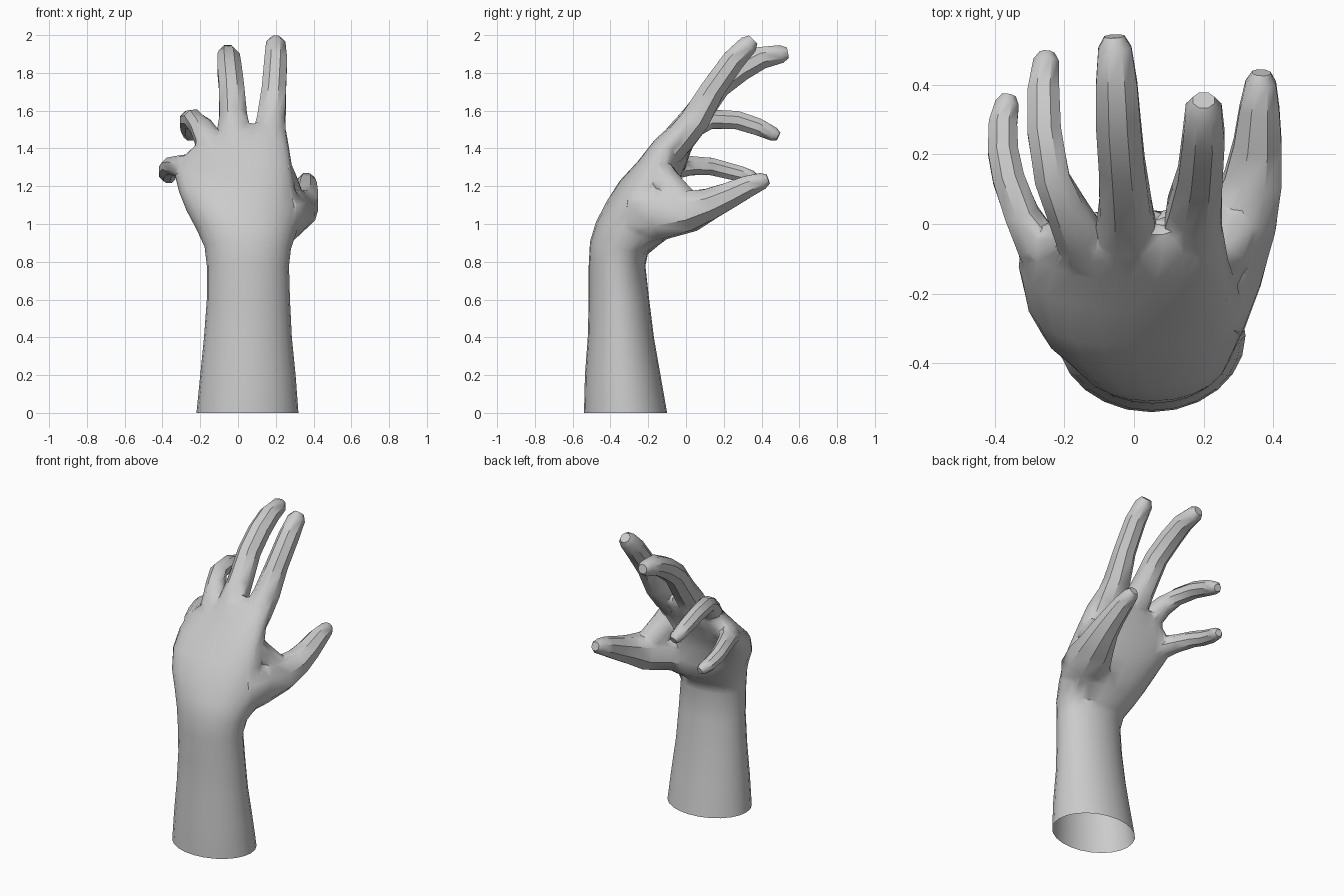
import bpy, bmesh, math
from mathutils import Vector

if "Cube" in bpy.data.objects:
    bpy.data.objects.remove(bpy.data.objects["Cube"], do_unlink=True)

grey = bpy.data.materials.new("plain grey")
grey.use_nodes = True
grey.diffuse_color = (0.6, 0.6, 0.6, 1)
bsdf = next(n for n in grey.node_tree.nodes if n.type == 'BSDF_PRINCIPLED')
bsdf.inputs["Base Color"].default_value = (0.6, 0.6, 0.6, 1)


def loft(name, rings):
    """Closed solid through rings of points, each end closed by a fan."""
    bm = bmesh.new()
    loops = [[bm.verts.new(p) for p in ring] for ring in rings]
    n = len(loops[0])
    for a, b in zip(loops, loops[1:]):
        for i in range(n):
            j = (i + 1) % n
            bm.faces.new((a[i], a[j], b[j], b[i]))
    for loop in (loops[0], loops[-1]):
        mid = bm.verts.new(sum((v.co for v in loop), Vector()) / n)
        for i in range(n):
            bm.faces.new((loop[i], loop[(i + 1) % n], mid))
    bmesh.ops.recalc_face_normals(bm, faces=bm.faces)
    mesh = bpy.data.meshes.new(name)
    bm.to_mesh(mesh)
    bm.free()
    mesh.materials.append(grey)
    obj = bpy.data.objects.new(name, mesh)
    bpy.context.collection.objects.link(obj)
    return obj


def palm_ring(left, right, thick, power=1.0, arch=0.0, hollow=0.0, n=24):
    """Section between two side points, thick = half depth (y, z);
    a lower power is boxier, hollow dents the palm side."""
    left, right = Vector(left), Vector(right)
    mid, half, t = (left + right) / 2, (right - left) / 2, Vector((0, *thick))
    pts = []
    for i in range(n):
        a = 2 * math.pi * i / n
        c, s = math.cos(a), math.sin(a)
        u = math.copysign(abs(c) ** power, c)
        v = math.copysign(abs(s) ** power, s)
        bulge = 1 - u * u
        if v > 0:
            v *= 1 - hollow * bulge
        pts.append(mid + half * u + t * v + Vector((0, 0, arch * bulge)))
    return pts


def finger(name, path, radii, n=8):
    """Tapering eight-sided tube along a path with a rounded tip."""
    pts = [Vector(p) for p in path]
    radii = list(radii)
    end = (pts[-1] - pts[-2]).normalized()
    pts.append(pts[-1] + end * radii[-1] * 0.7)
    radii.append(radii[-1] * 0.6)
    rings = []
    for k, (p, r) in enumerate(zip(pts, radii)):
        t = (pts[min(k + 1, len(pts) - 1)] - pts[max(k - 1, 0)]).normalized()
        side = Vector((1, 0, 0))
        side = (side - t * side.dot(t)).normalized()
        up = t.cross(side)
        ring = []
        for i in range(n):
            a = 2 * math.pi * (i + 0.5) / n
            ring.append(p + (side * math.cos(a) + up * math.sin(a)) * r * 1.05)
        rings.append(ring)
    return loft(name, rings)


# Forearm, wrist and palm
hand = loft("hand", [palm_ring(*s) for s in [
    ((-.22, -.32, 0), (.32, -.32, 0), (.22, 0)),
    ((-.20, -.335, .2), (.305, -.335, .2), (.20, 0)),
    ((-.18, -.345, .4), (.285, -.345, .4), (.175, 0)),
    ((-.165, -.355, .6), (.275, -.355, .6), (.16, 0)),
    ((-.165, -.365, .78), (.27, -.365, .78), (.15, 0)),
    ((-.175, -.357, .88), (.28, -.357, .87), (.155, -.035), .95),
    ((-.22, -.30, .97), (.31, -.28, .95), (.19, -.05), .9),
    ((-.275, -.27, 1.07), (.32, -.24, 1.06), (.17, -.05), .87),
    ((-.315, -.21, 1.17), (.305, -.21, 1.18), (.145, -.055), .87, 0, .12),
    ((-.335, -.12, 1.25), (.285, -.17, 1.29), (.107, -.055), .87, 0, .15),
    ((-.315, -.06, 1.32), (.27, -.10, 1.42), (.09, -.05), .9, .01, .15),
    ((-.235, -.02, 1.40), (.258, -.025, 1.485), (.065, -.045), .92, .025),
    ((-.20, .005, 1.435), (.235, .0, 1.515), (.03, -.025), .92, .025),
]])

# Fingers, thumb and the web between thumb and palm
digits = [
    finger("index_finger",
           [(.165, -.1, 1.36), (.17, -.02, 1.46), (.175, .05, 1.555),
            (.19, .14, 1.71), (.2, .25, 1.865), (.2, .33, 1.95)],
           [.07, .085, .08, .066, .062, .053]),
    finger("middle_finger",
           [(-.02, -.1, 1.38), (-.02, -.03, 1.47), (-.025, .05, 1.57),
            (-.035, .17, 1.73), (-.045, .29, 1.82), (-.05, .4, 1.88),
            (-.055, .505, 1.9)],
           [.07, .085, .077, .068, .066, .061, .049]),
    finger("ring_finger",
           [(-.13, -.1, 1.37), (-.16, -.03, 1.45), (-.2, .05, 1.52),
            (-.235, .13, 1.555), (-.258, .27, 1.55), (-.26, .38, 1.515),
            (-.252, .465, 1.475)],
           [.06, .07, .06, .052, .05, .047, .038]),
    finger("little_finger",
           [(-.22, -.12, 1.28), (-.28, -.06, 1.3), (-.325, .03, 1.31),
            (-.36, .13, 1.305), (-.376, .21, 1.285), (-.376, .29, 1.265),
            (-.364, .345, 1.25)],
           [.05, .065, .054, .047, .045, .042, .035]),
    finger("thumb",
           [(.185, -.25, 1.05), (.262, -.11, 1.05), (.316, .02, 1.065),
            (.342, .13, 1.108), (.355, .23, 1.152), (.36, .33, 1.2),
            (.364, .405, 1.228)],
           [.15, .138, .11, .085, .071, .059, .045]),
    finger("thumb_web",
           [(.19, -.19, 1.29), (.235, -.1, 1.21), (.27, -.02, 1.13)],
           [.085, .088, .08]),
]

# Fuse the digits into the palm
bpy.ops.object.select_all(action='DESELECT')
bpy.context.view_layer.objects.active = hand
hand.select_set(True)
for digit in digits:
    mod = hand.modifiers.new("fuse", 'BOOLEAN')
    mod.operation = 'UNION'
    mod.solver = 'EXACT'
    mod.object = digit
    bpy.ops.object.modifier_apply(modifier=mod.name)
    bpy.data.objects.remove(digit, do_unlink=True)

# Open the cut end of the forearm and tidy the seams
bm = bmesh.new()
bm.from_mesh(hand.data)
base = [f for f in bm.faces if all(v.co.z < 0.001 for v in f.verts)]
bmesh.ops.delete(bm, geom=base, context='FACES')
bmesh.ops.remove_doubles(bm, verts=bm.verts, dist=0.003)
# Soften the seams where the digits leave the palm
seam = [v for v in bm.verts if v.co.z > 0.85 and v.co.y < 0.05]
bmesh.ops.triangulate(bm, faces=[f for f in bm.faces if len(f.verts) > 4])
for _ in range(2):
    bmesh.ops.smooth_vert(bm, verts=seam, factor=0.2,
                          use_axis_x=True, use_axis_y=True, use_axis_z=True)
bm.to_mesh(hand.data)
bm.free()
bpy.ops.object.shade_smooth_by_angle(angle=math.radians(40))
